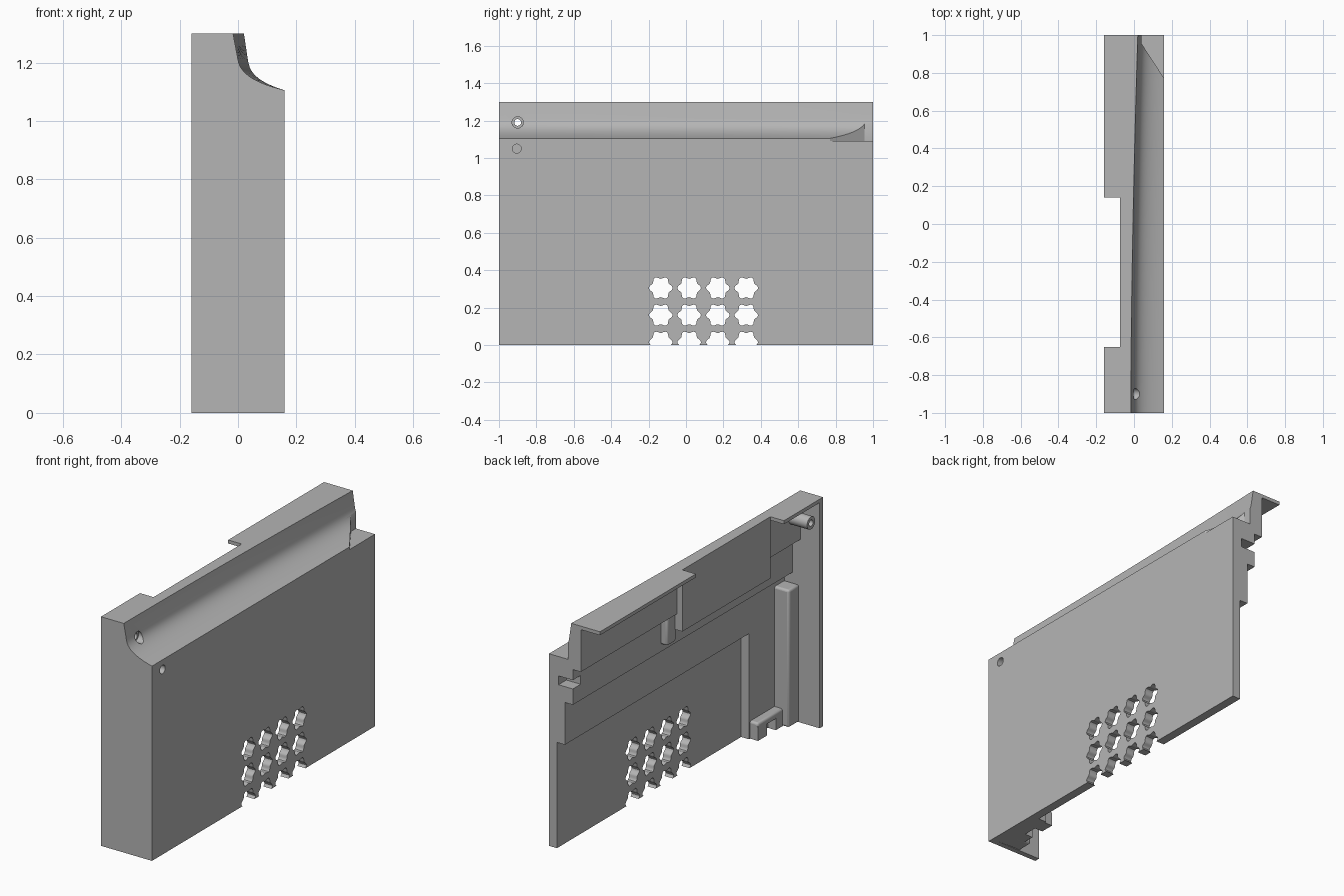
import bpy, bmesh, math
from mathutils import Vector
from mathutils.geometry import interpolate_bezier

cube = bpy.data.objects.get("Cube")
if cube:
    bpy.data.objects.remove(cube, do_unlink=True)

GREY = (0.46, 0.46, 0.46, 1)
mat = bpy.data.materials.new("plain grey")
mat.use_nodes = True
mat.diffuse_color = GREY
mat.node_tree.nodes["Principled BSDF"].inputs["Base Color"].default_value = GREY


def loft(name, rings):
    """Skin a list of closed rings and cap both ends."""
    bm = bmesh.new()
    loops = [[bm.verts.new(p) for p in ring] for ring in rings]
    n = len(loops[0])
    for a, b in zip(loops, loops[1:]):
        for i in range(n):
            j = (i + 1) % n
            bm.faces.new((a[i], a[j], b[j], b[i]))
    bm.faces.new(loops[0])
    bm.faces.new(loops[-1])
    bmesh.ops.recalc_face_normals(bm, faces=bm.faces)
    mesh = bpy.data.meshes.new(name)
    bm.to_mesh(mesh)
    bm.free()
    mesh.materials.append(mat)
    obj = bpy.data.objects.new(name, mesh)
    bpy.context.collection.objects.link(obj)
    return obj


def box(name, x, y, z):
    base = [(x[0], y[0]), (x[1], y[0]), (x[1], y[1]), (x[0], y[1])]
    return loft(name, [[(a, b, h) for a, b in base] for h in z])


def rod(name, y, z, radius, x, lobe=0.0, steps=32):
    """Prism along x; a lobe height turns the circle into a six-petal flower."""
    outline = []
    for i in range(steps):
        t = math.tau * i / steps
        r = radius + lobe * math.cos(6 * t)
        outline.append((y + r * math.cos(t), z + r * math.sin(t)))
    return loft(name, [[(h, a, b) for a, b in outline] for h in x])


def cut(obj, cutter, keep=False):
    cutter.hide_render = True
    mod = obj.modifiers.new("cut", 'BOOLEAN')
    mod.operation = 'DIFFERENCE'
    mod.solver = 'EXACT'
    mod.object = cutter
    bpy.context.view_layer.objects.active = obj
    bpy.ops.object.modifier_apply(modifier=mod.name)
    if not keep:
        bpy.data.objects.remove(cutter, do_unlink=True)


def cove(y):
    """Hollow below the top edge, narrowing towards the back."""
    curve = interpolate_bezier(Vector((0.16, 1.105)), Vector((0.06, 1.13)),
                               Vector((0.008, 1.16)), Vector((0, 1.21)), 14)
    k = 1 - 0.21 * ((y + 1) / 2) ** 1.7
    return [(0.16 - (0.16 - p[0]) * k, p[1]) for p in curve + [Vector((-0.017, 1.3))]]


def section(y, inner):
    return [(x, y, z) for x, z in [(0.16, 0)] + cove(y) + inner]


# Main shell: outer panel, stepped inside, top flange
stepped = [(-0.16, 1.3), (-0.16, 1.28), (-0.04, 1.28), (-0.04, 1.04), (0.01, 1.04),
           (0.01, 0.84), (0.06, 0.84), (0.06, 0.6), (0.11, 0.6), (0.11, 0)]
ys = [-0.97 + 1.97 * i / 16 for i in range(17)]
shell = loft("shell", [section(y, stepped) for y in ys])

# Front end wall
wall = loft("front_wall", [section(y, [(-0.16, 1.3), (-0.16, 0)]) for y in (-1, -0.97)])

# Vent flowers
for y in (-0.135, 0.017, 0.17, 0.322):
    for z in (0.305, 0.16, 0.015):
        cut(shell, rod("vent_cutter", y, z, 0.056, (0.05, 0.25), 0.007, 48))

# Flange cut-out, corner ledge and end slot
cut(shell, box("flange_cutter", (-0.3, -0.075), (-0.65, 0.14), (1.2, 1.4)))
ledge = [(0.167, 0.76), (0.04, 0.955), (0.04, 1.1), (0.3, 1.1), (0.3, 0.76)]
cut(shell, loft("ledge_cutter", [[(x, y, z) for x, y in ledge] for z in (1.09, 1.4)]))
cut(shell, box("slot_cutter", (-0.2, 0.1), (0.93, 1.1), (0.93, 0.98)))

# Screw boss with its through hole, seat and the locating hole below
boss = rod("screw_boss", -0.9, 1.19, 0.036, (-0.155, -0.025))
bore = rod("bore_cutter", -0.9, 1.19, 0.018, (-0.3, 0.3))
cut(boss, bore, keep=True)
cut(shell, bore)
cut(shell, rod("seat_cutter", -0.9, 1.19, 0.03, (-0.015, 0.3)))
cut(shell, rod("locating_hole_cutter", -0.905, 1.05, 0.024, (0.12, 0.3)))

# Inner pads, backing plate and small ribs
parts = [
    box("backing_plate", (-0.075, -0.03), (-0.65, 0.14), (0.95, 1.29)),
    box("lower_pad", (0.06, 0.14), (-0.975, -0.65), (0.001, 0.62)),
    box("corner_pad", (-0.03, 0.13), (-0.975, -0.88), (0.001, 0.78)),
    box("small_stop", (-0.03, 0.03), (0.13, 0.21), (0.88, 1.05)),
    box("foot_rib", (0.01, 0.08), (-0.89, -0.66), (0.06, 0.1)),
    box("foot_block_front", (0.01, 0.08), (-0.89, -0.82), (0.001, 0.08)),
    box("foot_block_back", (0.01, 0.08), (-0.74, -0.66), (0.001, 0.08)),
]
for p in parts[2:5]:
    bevel = p.modifiers.new("soft_edges", 'BEVEL')
    bevel.width = 0.012
    bevel.segments = 3

# Smooth the curved surfaces, keep edges sharp
bpy.ops.object.select_all(action='DESELECT')
for obj in [shell, wall, boss] + parts:
    obj.select_set(True)
bpy.context.view_layer.objects.active = shell
bpy.ops.object.shade_smooth_by_angle(angle=math.radians(30))
